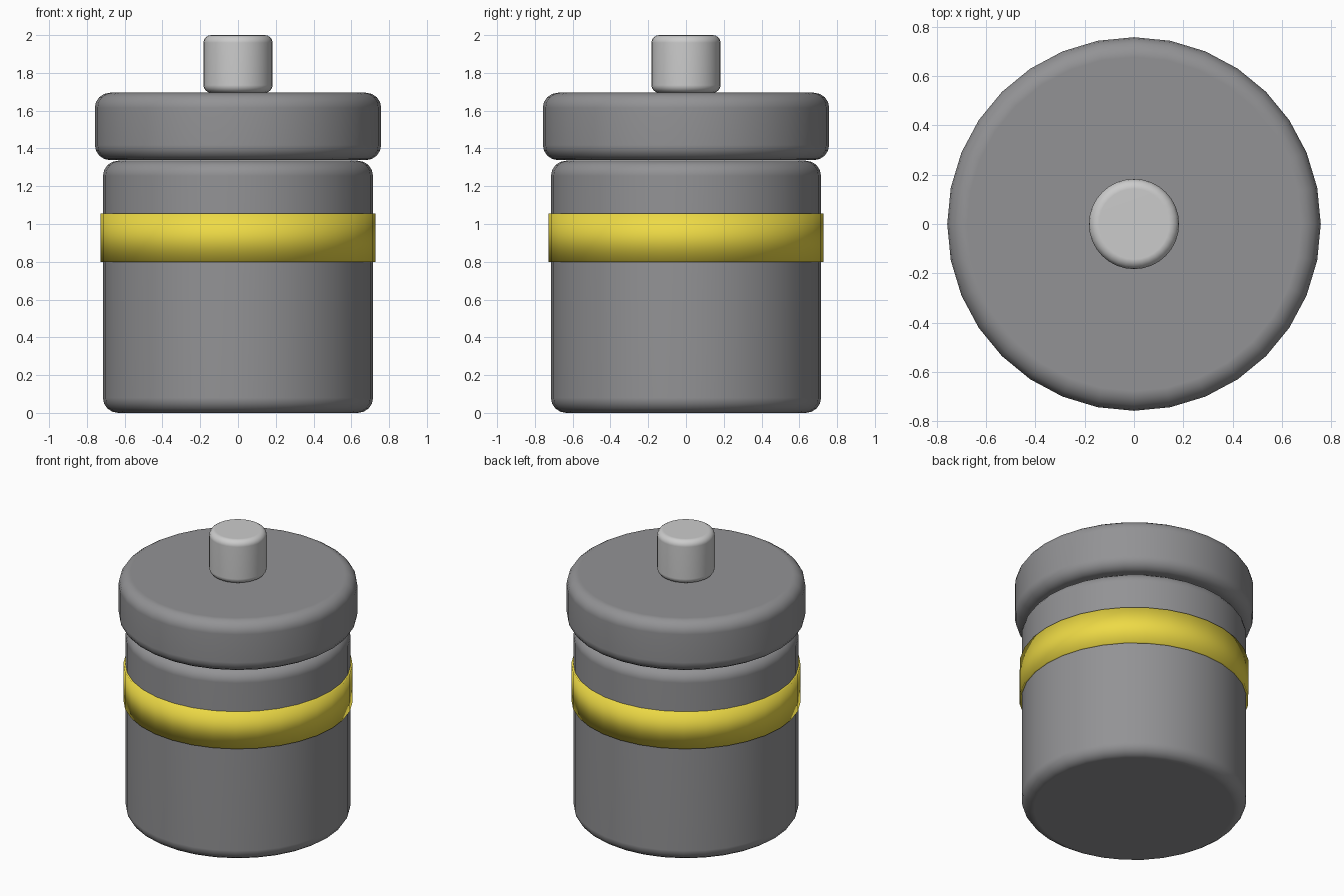
import bpy, bmesh, math
from mathutils import Matrix

if "Cube" in bpy.data.objects:
    bpy.data.objects.remove(bpy.data.objects["Cube"])

SIDES = 32


def cylinder(name, radius, z0, z1, bevel=0.0, caps=True):
    """Upright cylinder from z0 to z1 with optionally rounded rims."""
    bm = bmesh.new()
    bmesh.ops.create_cone(bm, cap_ends=caps, segments=SIDES, radius1=radius, radius2=radius,
                          depth=z1 - z0, matrix=Matrix.Translation((0, 0, (z0 + z1) / 2)))
    if bevel:
        rims = [e for e in bm.edges if abs(e.verts[0].co.z - e.verts[1].co.z) < 1e-5]
        bmesh.ops.bevel(bm, geom=rims, offset=bevel, segments=4, profile=0.5, affect='EDGES')
    mesh = bpy.data.meshes.new(name)
    bm.to_mesh(mesh)
    bm.free()
    obj = bpy.data.objects.new(name, mesh)
    bpy.context.collection.objects.link(obj)
    bpy.ops.object.select_all(action='DESELECT')
    obj.select_set(True)
    bpy.context.view_layer.objects.active = obj
    bpy.ops.object.shade_smooth_by_angle(angle=math.radians(35))
    return obj


def paint(obj, name, color):
    mat = bpy.data.materials.new(name)
    mat.diffuse_color = (*color, 1)
    mat.use_nodes = True
    mat.node_tree.nodes["Principled BSDF"].inputs["Base Color"].default_value = mat.diffuse_color
    obj.data.materials.append(mat)


# Jar body, lid and knob
body = cylinder("jar_body", 0.715, 0.0, 1.335, 0.08)
lid = cylinder("lid", 0.758, 1.338, 1.695, 0.08)
knob = cylinder("lid_knob", 0.183, 1.695, 2.0, 0.04)
for part in (body, lid, knob):
    part.modifiers.new("flat_caps", 'WEIGHTED_NORMAL').keep_sharp = True
for part in (body, lid):
    paint(part, part.name + "_grey", (0.29, 0.29, 0.30))

# Yellow band around the body
band = cylinder("label_band", 0.728, 0.80, 1.055, caps=False)
wall = band.modifiers.new("wall", 'SOLIDIFY')
wall.thickness = 0.03
wall.offset = -1
paint(band, "band_yellow", (0.85, 0.70, 0.06))
